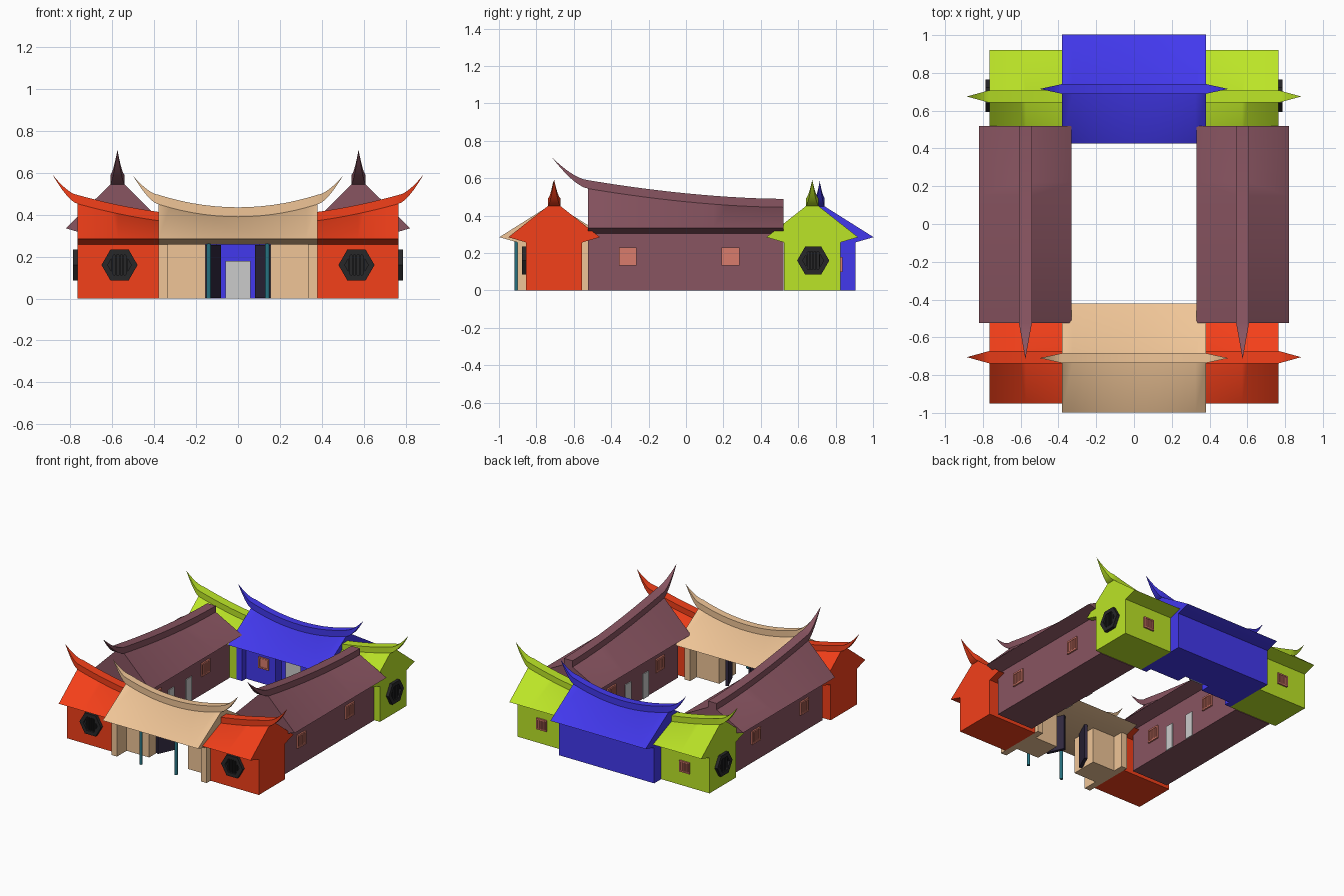
import bpy, bmesh, math
from mathutils import Vector

if "Cube" in bpy.data.objects:
    bpy.data.objects.remove(bpy.data.objects["Cube"])


def material(name, r, g, b):
    m = bpy.data.materials.new(name)
    m.diffuse_color = (r, g, b, 1)
    m.use_nodes = True
    m.node_tree.nodes["Principled BSDF"].inputs["Base Color"].default_value = m.diffuse_color
    return m


RED = material("red", 0.90, 0.05, 0.01)
TAN = material("tan", 0.87, 0.56, 0.31)
BLUE = material("blue", 0.055, 0.04, 0.85)
GREEN = material("green", 0.50, 0.78, 0.02)
PLUM = material("plum", 0.25, 0.09, 0.12)
DARK = material("dark", 0.02, 0.02, 0.022)
DOOR = material("door_purple", 0.03, 0.022, 0.05)
CORAL = material("coral", 0.70, 0.20, 0.15)
TEAL = material("teal", 0.02, 0.17, 0.22)


def build(name, lofts, mat=None, place=lambda p: p):
    """Each loft is a list of rings of 3D points; ends are capped."""
    bm = bmesh.new()
    for rings in lofts:
        vs = [[bm.verts.new(place(Vector(p))) for p in ring] for ring in rings]
        n = len(vs[0])
        for a, b in zip(vs, vs[1:]):
            for i in range(n):
                bm.faces.new((a[i], a[(i + 1) % n], b[(i + 1) % n], b[i]))
        bm.faces.new(vs[0])
        bm.faces.new(vs[-1])
    bmesh.ops.recalc_face_normals(bm, faces=bm.faces)
    me = bpy.data.meshes.new(name)
    bm.to_mesh(me)
    bm.free()
    ob = bpy.data.objects.new(name, me)
    bpy.context.collection.objects.link(ob)
    if mat:
        me.materials.append(mat)
    return ob


def box(x0, x1, y0, y1, z0, z1):
    return [[(x0, y0, z), (x1, y0, z), (x1, y1, z), (x0, y1, z)] for z in (z0, z1)]


def both(x0, x1, *r):
    return [box(s * x0, s * x1, *r) for s in (-1, 1)]


smooth = []


def hall(name, mat, place, u0, u1, apex, eave, wall, z_eave, z_wall, rw,
         horn0=None, horn1=None, walls=True, height=0.045):
    """Roofed body along u with a curved ridge and tapering ridge horns."""
    us = [u0 + (u1 - u0) * i / 14 for i in range(15)]
    body, ridge = [], []
    for u in us:
        a = apex(u)
        half = [(rw, a), (eave, z_eave), (wall, z_wall)] + ([(wall, 0)] if walls else [])
        prof = half + [(-v, z) for v, z in reversed(half)]
        body.append([(u, v, z) for v, z in prof])

    def ring(u, w, lo, hi):
        return [(u, -w, lo), (u, w, lo), (u, w, hi), (u, -w, hi)]
    ridge = [ring(u, rw, apex(u), apex(u) + height) for u in us]
    for end, h in ((u0, horn0), (u1, horn1)):
        if not h:
            continue
        tip, ztip = h
        extra = []
        for i in range(1, 9):
            t = i / 8 if i < 8 else 0.995
            lo = apex(end) + (ztip - apex(end)) * t ** 1.5
            top = apex(end) + height
            hi = top + (ztip - top) * t ** 1.55
            extra.append(ring(end + (tip - end) * t, rw * (1 - t), lo, max(hi, lo + 0.0005)))
        ridge = extra[::-1] + ridge if end == u0 else ridge + extra
    smooth.append(build(name + "_body", [body], mat, place))
    smooth.append(build(name + "_ridge", [ridge], mat, place))


def across(yc):
    return lambda p: Vector((p.x, yc + p.y, p.z))


# Central gate and main hall roofs
def mid(u):
    return 0.39 + 0.06 * (u / 0.38) ** 2


for name, mat, yc in (("gate_roof", TAN, -0.71), ("main_hall_roof", BLUE, 0.715)):
    hall(name, mat, across(yc), -0.38, 0.38, mid, 0.288, 0.19, 0.285, 0.257, 0.026,
         (-0.5, 0.585), (0.5, 0.585), walls=False)

# Corner rooms, front and back
for name, mat, yc in (("front_room", RED, -0.705), ("back_room", GREEN, 0.675)):
    for s in (-1, 1):
        hall(name, mat, lambda p, s=s, yc=yc: Vector((s * p.x, yc + p.y, p.z)),
             0.38, 0.765, lambda u: 0.345 + 0.107 * (u / 0.765) ** 2,
             0.245, 0.15, 0.285, 0.257, 0.033, None, (0.885, 0.592), height=0.042)

# Long side halls
for s in (-1, 1):
    hall("side_hall", PLUM, lambda p, s=s: Vector((s * (0.575 + p.y), -p.x, p.z)),
         -0.52, 0.525, lambda u: 0.445 + 0.1 * ((u + 0.52) / 1.045) ** 1.75,
         0.245, 0.145, 0.335, 0.305, 0.034, None, (0.715, 0.71))

# Gate walls, columns and open door leaves
build("gate_walls", both(0.335, 0.38, -0.90, -0.525, 0, 0.258)
      + both(0.155, 0.335, -0.79, -0.60, 0, 0.258), TAN)
for s in (-1, 1):
    col = [[(s * 0.14 + 0.011 * math.cos(k * math.pi / 6),
             -0.905 + 0.011 * math.sin(k * math.pi / 6), z) for k in range(12)]
           for z in (0, 0.27)]
    build("gate_column", [col], TEAL)
    leaf = [[(s * 0.155, -0.71, z), (s * 0.135, -0.72, z),
             (s * 0.08, -0.60, z), (s * 0.10, -0.59, z)] for z in (0.003, 0.255)]
    build("gate_door_leaf", [leaf], DOOR)

# Main hall walls with a recessed entrance
build("main_hall_walls", [box(-0.38, 0.38, 0.64, 0.905, 0, 0.258)]
      + both(0.10, 0.335, 0.57, 0.64, 0, 0.258)
      + both(0.335, 0.38, 0.525, 0.64, 0, 0.258), BLUE)
build("main_hall_door", [box(-0.06, 0.06, 0.628, 0.64, 0, 0.178)])


def facing(origin, angle):
    """Local x along the wall, y outward, z up; angle 0 faces -y."""
    o, c, s = Vector(origin), math.cos(angle), math.sin(angle)
    return lambda p: o + Vector((p.x * c + p.y * s, p.x * s - p.y * c, p.z))


def square_window(origin, angle, w):
    h, f = w / 2, w * 0.12
    parts = both(h - f, h, 0, 0.011, -h, h)
    parts += [box(-h + f, h - f, 0, 0.011, z, z + f) for z in (-h, h - f)]
    parts += [box(x * h - 0.004, x * h + 0.004, 0, 0.008, -h + f, h - f)
              for x in (-0.45, -0.15, 0.15, 0.45)]
    parts.append(box(-h + f, h - f, 0, 0.003, -h + f, h - f))
    build("square_window", parts, CORAL, facing(origin, angle))


def hex_window(origin, angle):
    def ring(r, y):
        return [(r * math.cos(k * math.pi / 3), y, r * math.sin(k * math.pi / 3))
                for k in range(6)]
    rings = [ring(0.086, -0.002), ring(0.086, 0.022), ring(0.056, 0.022), ring(0.056, 0.006)]
    bars = []
    for x in (-0.034, -0.017, 0, 0.017, 0.034):
        h = min(0.048, (0.056 - abs(x)) * math.sqrt(3))
        bars.append(box(x - 0.0035, x + 0.0035, 0.004, 0.017, -h, h))
    build("hexagon_window", [rings] + bars, DARK, facing(origin, angle))


# Windows and side doors, mirrored left and right
for s in (-1, 1):
    out = s * math.pi / 2
    hex_window((s * 0.565, -0.855, 0.16), 0)
    hex_window((s * 0.765, 0.68, 0.16), out)
    square_window((s * 0.57, 0.825, 0.14), math.pi, 0.08)
    square_window((s * 0.19, 0.57, 0.15), 0, 0.08)
    for y in (-0.312, 0.238):
        square_window((s * 0.72, y, 0.182), out, 0.095)
        square_window((s * 0.43, y, 0.182), -out, 0.095)
    for y in (-0.15, 0.05):
        build("side_hall_door", [box(-0.032, 0.032, 0, 0.006, 0, 0.18)], None,
              facing((s * 0.43, y, 0), -out))

# Smooth the curved roofs while keeping edges sharp
for ob in smooth:
    ob.select_set(True)
bpy.context.view_layer.objects.active = smooth[0]
bpy.ops.object.shade_smooth_by_angle()
